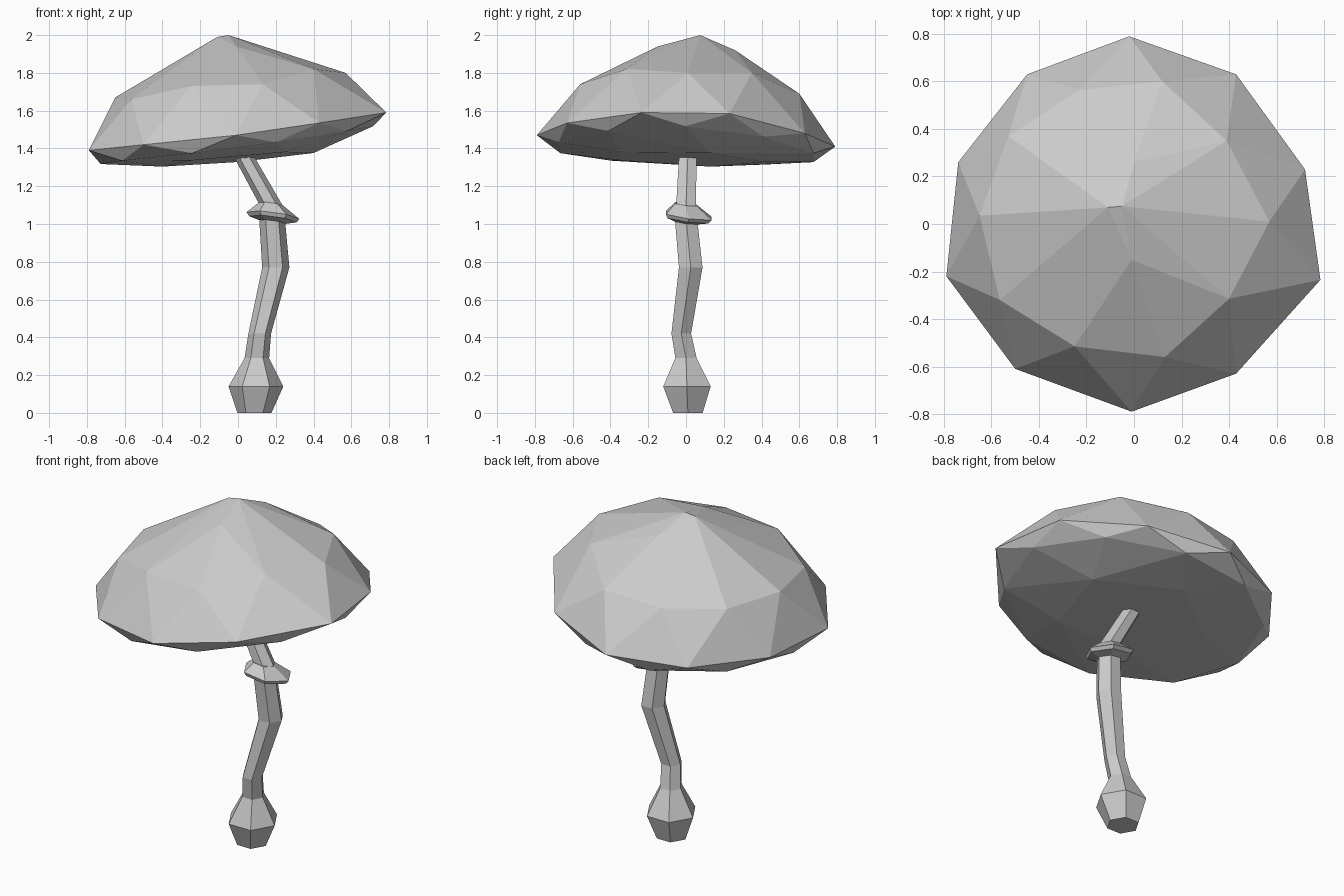
import bpy, bmesh, math
from mathutils import Vector

cube = bpy.data.objects.get("Cube")
if cube:
    bpy.data.objects.remove(cube, do_unlink=True)

# One plain grey for the whole mushroom
grey = bpy.data.materials.new("plain_grey")
grey.use_nodes = True
colour = (0.6, 0.6, 0.6, 1)
grey.diffuse_color = colour
grey.node_tree.nodes["Principled BSDF"].inputs["Base Color"].default_value = colour


def finish(name, bm):
    """Turn a bmesh into a flat-shaded grey object."""
    bmesh.ops.recalc_face_normals(bm, faces=bm.faces)
    mesh = bpy.data.meshes.new(name)
    bm.to_mesh(mesh)
    bm.free()
    mesh.materials.append(grey)
    obj = bpy.data.objects.new(name, mesh)
    bpy.context.collection.objects.link(obj)
    return obj


def hex_loft(name, rings, tilt=0.0):
    """Skin six-sided rings given as (x, y, z, radius)."""
    bm = bmesh.new()
    loops = []
    for x, y, z, r in rings:
        loop = []
        for i in range(6):
            a = math.tau * i / 6
            dx, dy = r * math.cos(a), r * math.sin(a)
            loop.append(bm.verts.new((x + dx, y + dy, z - tilt * (dx + dy))))
        loops.append(loop)
    for low, high in zip(loops, loops[1:]):
        for i in range(6):
            j = (i + 1) % 6
            bm.faces.new((low[i], low[j], high[j], high[i]))
    bm.faces.new(loops[0])
    bm.faces.new(loops[-1])
    return finish(name, bm)


# Bulbous foot and crooked stem
hex_loft("stem", [
    (0.087, 0.01, 0, 0.09),
    (0.095, 0.005, 0.14, 0.145),
    (0.1, 0, 0.29, 0.065),
    (0.115, -0.025, 0.42, 0.06),
    (0.2, 0.025, 0.77, 0.072),
    (0.18, 0, 1.03, 0.068),
    (0.175, 0, 1.1, 0.06),
    (0.03, 0.01, 1.36, 0.054),
    (-0.02, 0.01, 1.45, 0.05),
])

# Flared collar around the upper stem
hex_loft("collar", [
    (0.185, 0, 1.01, 0.07),
    (0.185, 0.01, 1.025, 0.125),
    (0.185, 0.015, 1.045, 0.14),
    (0.175, 0, 1.105, 0.065),
], tilt=0.13)

# Cap: uneven tilted rim, crown ring and peak, wrapped in a faceted shell
rim = [Vector(p) for p in (
    (-0.02, 0.79, 1.41), (0.43, 0.63, 1.48), (0.72, 0.23, 1.585),
    (0.785, -0.235, 1.59), (0.43, -0.63, 1.535), (-0.01, -0.79, 1.47),
    (-0.5, -0.61, 1.42), (-0.79, -0.22, 1.39), (-0.74, 0.26, 1.385),
    (-0.45, 0.63, 1.385))]
crown = [
    (0.39, 0.35, 1.8), (0.57, 0.01, 1.8), (0.4, -0.315, 1.82),
    (0.13, -0.56, 1.74), (-0.25, -0.515, 1.73), (-0.565, -0.32, 1.66),
    (-0.65, 0.035, 1.67), (-0.53, 0.37, 1.66), (-0.23, 0.565, 1.66),
    (0.12, 0.6, 1.69)]
peak = [(-0.11, 0.07, 1.99), (-0.05, 0.075, 2), (-0.01, -0.15, 1.94), (0, 0.26, 1.92)]

# Underside: a lip between the rim corners, then a shallow belly
lip = []
for a, b in zip(rim, rim[1:] + rim[:1]):
    mid = (a + b) / 2
    lip.append((mid.x * 0.95, mid.y * 0.95, mid.z - 0.07))
belly = []
for i in range(5):
    a = math.tau * (i + 0.25) / 5
    x, y = 0.42 * math.cos(a), 0.42 * math.sin(a)
    belly.append((x, y, 1.345 + 0.09 * x - 0.04 * y))

bm = bmesh.new()
for point in [*rim, *crown, *peak, *lip, *belly]:
    bm.verts.new(point)
hull = bmesh.ops.convex_hull(bm, input=bm.verts)
loose = [g for g in hull["geom_interior"] if isinstance(g, bmesh.types.BMVert)]
bmesh.ops.delete(bm, geom=loose, context='VERTS')
finish("cap", bm)
